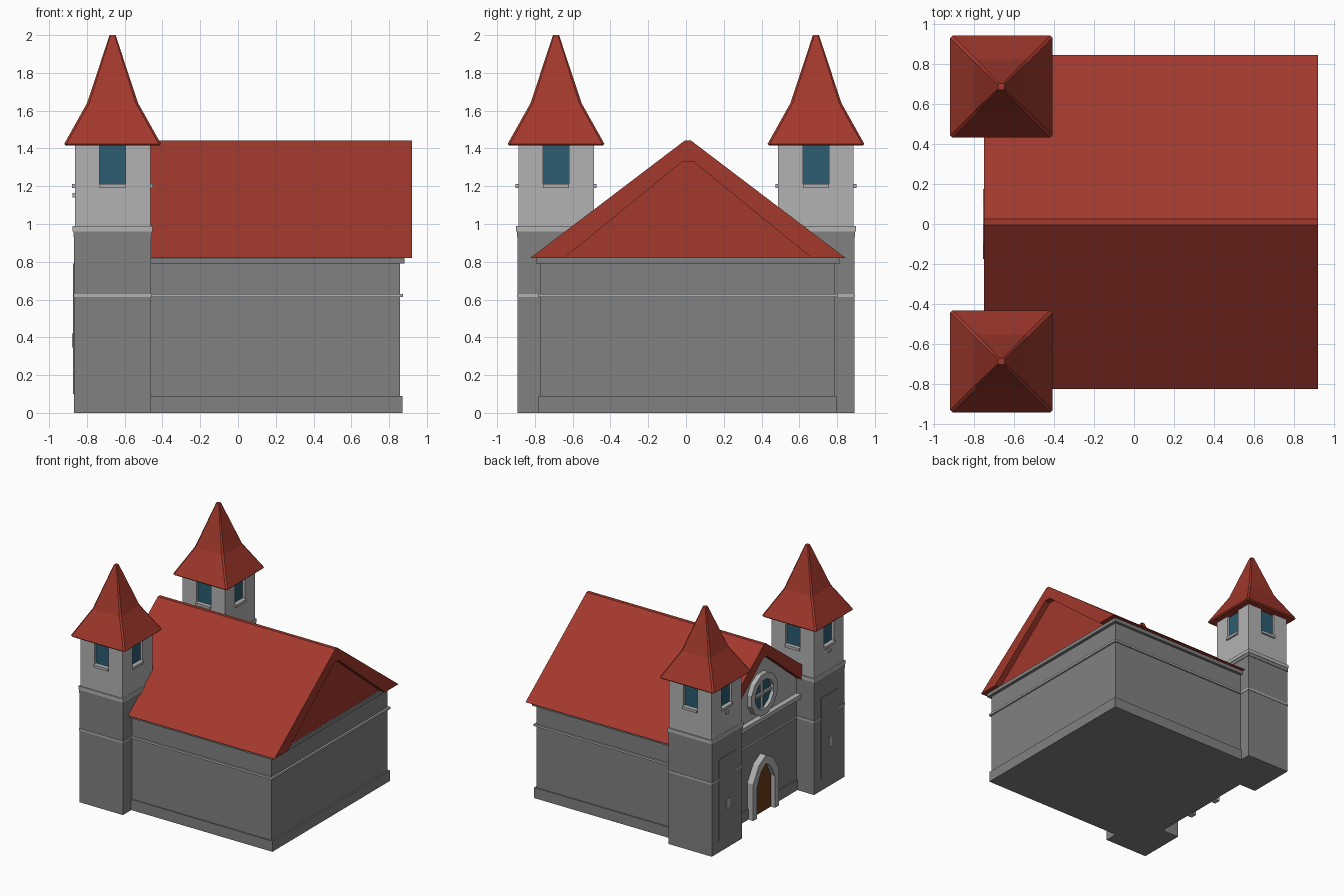
import bpy, bmesh, math

if "Cube" in bpy.data.objects:
    bpy.data.objects.remove(bpy.data.objects["Cube"])


def mat(name, r, g, b):
    m = bpy.data.materials.new(name)
    m.diffuse_color = (r, g, b, 1)
    m.use_nodes = True
    m.node_tree.nodes["Principled BSDF"].inputs["Base Color"].default_value = m.diffuse_color
    return m


RED = mat("roof_red", .36, .04, .025)
STONE = mat("stone_dark", .22, .22, .22)
LIGHT = mat("stone_light", .45, .45, .45)
GLASS = mat("glass_blue", .025, .11, .17)
WOOD = mat("wood_brown", .14, .045, .01)


def finish(name, bm, material):
    bmesh.ops.recalc_face_normals(bm, faces=bm.faces)
    me = bpy.data.meshes.new(name)
    bm.to_mesh(me)
    bm.free()
    ob = bpy.data.objects.new(name, me)
    bpy.context.collection.objects.link(ob)
    if material:
        me.materials.append(material)
    return ob


def box(name, x0, x1, y0, y1, z0, z1, material):
    bm = bmesh.new()
    bmesh.ops.create_cube(bm, size=1)
    for v in bm.verts:
        v.co = ((x0 + x1) / 2 + v.co.x * (x1 - x0), (y0 + y1) / 2 + v.co.y * (y1 - y0),
                (z0 + z1) / 2 + v.co.z * (z1 - z0))
    return finish(name, bm, material)


def block(name, c, hx, hy, z0, z1, material):
    return box(name, c[0] - hx, c[0] + hx, c[1] - hy, c[1] + hy, z0, z1, material)


def loft(name, rings, material, caps=True):
    """Skin a list of equal-length point rings."""
    bm = bmesh.new()
    vs = [[bm.verts.new(p) for p in r] for r in rings]
    n = len(vs[0])
    pairs = list(zip(vs, vs[1:])) if caps else list(zip(vs, vs[1:] + vs[:1]))
    for a, b in pairs:
        for i in range(n):
            j = (i + 1) % n
            bm.faces.new((a[i], a[j], b[j], b[i]))
    if caps:
        bm.faces.new(vs[0])
        bm.faces.new(vs[-1])
    return finish(name, bm, material)


def prism(name, pts, x0, x1, material):
    """Extrude a (y, z) outline along x."""
    return loft(name, [[(x, y, z) for y, z in pts] for x in (x0, x1)], material)


# Hall: walls, plinth, string course, cornice
CY = .01
box("hall_walls", -.70, .857, CY - .78, CY + .78, 0, .81, STONE)
box("hall_plinth", -.71, .87, CY - .79, CY + .79, 0, .09, STONE)
box("hall_band", -.71, .873, CY - .793, CY + .793, .613, .63, LIGHT)
box("hall_cornice", -.72, .882, CY - .805, CY + .805, .79, .822, STONE)


# Main roof: hollow gable shell with recessed gable ends
def gable(half, ridge, top):
    return [(CY - half, .82), (CY - ridge, top), (CY + ridge, top), (CY + half, .82)]


inner = gable(.655, .03, 1.33)
prism("main_roof", gable(.835, .015, 1.443) + inner[::-1], -.752, .92, RED)
prism("rear_gable", inner, -.6, .87, RED)
prism("entrance_gable", inner, -.70, -.59, LIGHT)
box("entrance_ledge", -.745, -.69, -.5, .5, .79, .825, LIGHT)


# Rose window: ring, glass and crossing bars
def circle(x, r, n=12):
    return [(x, r * math.cos(math.tau * (i + .5) / n), 1.01 + r * math.sin(math.tau * (i + .5) / n))
            for i in range(n)]


loft("rose_ring", [circle(-.69, .18), circle(-.74, .18), circle(-.74, .125), circle(-.69, .125)],
     LIGHT, caps=False)
loft("rose_glass", [circle(-.69, .13), circle(-.71, .13)], GLASS)
box("rose_bar_upright", -.725, -.70, -.01, .01, .885, 1.135, LIGHT)
box("rose_bar_level", -.725, -.70, -.125, .125, 1.0, 1.02, LIGHT)


# Entrance: pointed door and its stone surround
def arch(w, spring, shoulder, peak):
    return [(-w, 0), (-w, spring), (-w * .55, shoulder), (0, peak),
            (w * .55, shoulder), (w, spring), (w, 0)]


door = arch(.12, .27, .375, .425)
prism("door", door, -.715, -.69, WOOD)
prism("door_surround", arch(.175, .31, .44, .495) + door[::-1], -.755, -.69, LIGHT)


# Chamfered square ring used by the spires
def square(c, h, z, k):
    pts = [(h, -h + k), (h, h - k), (h - k, h), (-h + k, h),
           (-h, h - k), (-h, -h + k), (-h + k, -h), (h - k, -h)]
    return [(c[0] + x, c[1] + y, z) for x, y in pts]


# Two entrance towers
for side, s in (("near", -1), ("far", 1)):
    c = (-.664, s * .688)
    front = c[0] - .204
    block(side + "_tower_base", c, .204, .204, 0, .96, STONE)
    block(side + "_tower_band", c, .208, .208, .613, .63, LIGHT)
    block(side + "_tower_lower_moulding", c, .208, .208, .93, .96, STONE)
    block(side + "_tower_upper_moulding", c, .211, .211, .96, .99, LIGHT)

    # Belfry with openings cut on all four faces
    belfry = block(side + "_tower_belfry", c, .2, .2, .98, 1.425, LIGHT)
    for axis, hx, hy in (("x", .4, .068), ("y", .068, .4)):
        cutter = block(side + "_opening_cutter_" + axis, c, hx, hy, 1.21, 1.5, None)
        cutter.hide_render = True
        cutter.hide_viewport = True
        mod = belfry.modifiers.new("opening_" + axis, "BOOLEAN")
        mod.operation = "DIFFERENCE"
        mod.solver = "EXACT"
        mod.object = cutter
    block(side + "_belfry_glass", c, .178, .178, 1.2, 1.42, GLASS)

    # Window sills and small corbel
    for i, (dx, dy) in enumerate(((1, 0), (-1, 0), (0, 1), (0, -1))):
        p = (c[0] + dx * .195, c[1] + dy * .195)
        block(f"{side}_sill_{i}", p, .02 if dx else .068, .02 if dy else .068, 1.19, 1.212, LIGHT)
    block(side + "_corbel", (c[0] - .2, c[1]), .012, .015, 1.14, 1.165, LIGHT)

    # Front panel with a slit
    box(side + "_panel", front - .006, front + .01, c[1] - .115, c[1] + .115, .1, .79, STONE)
    box(side + "_slit", front - .012, front, c[1] - .02, c[1] + .02, .345, .42, LIGHT)

    # Flared spire
    loft(side + "_spire", [square(c, .248, 1.415, .012), square(c, .256, 1.424, .012),
                           square(c, .135, 1.64, .012), square(c, .016, 2.0, .006)], RED)
